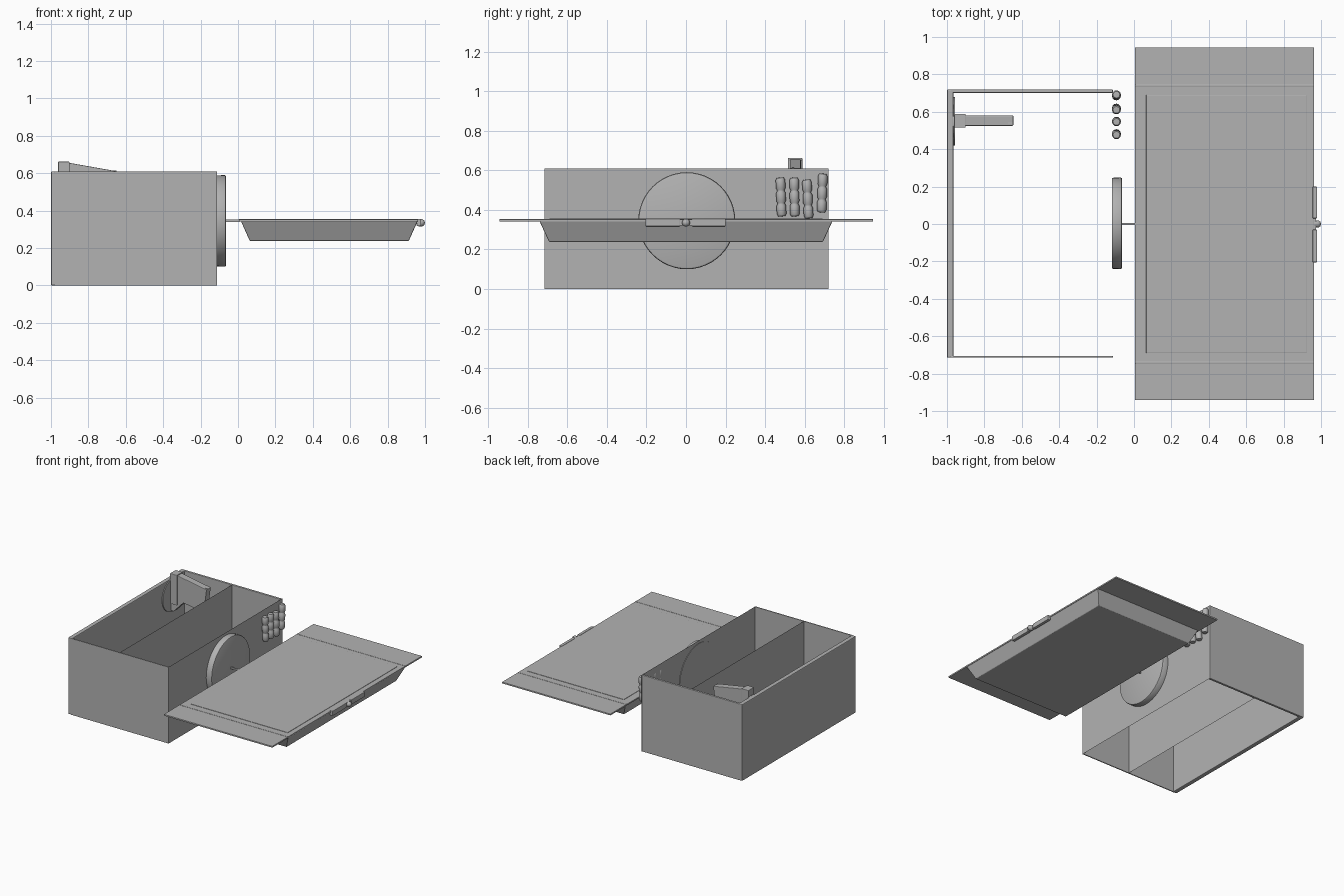
import bpy, bmesh, math
from mathutils import Matrix, Vector

if "Cube" in bpy.data.objects:
    bpy.data.objects.remove(bpy.data.objects["Cube"], do_unlink=True)

grey = bpy.data.materials.new("plain_grey")
GREY = (0.45, 0.45, 0.45, 1)
grey.diffuse_color = GREY
grey.use_nodes = True
grey.node_tree.nodes["Principled BSDF"].inputs["Base Color"].default_value = GREY


def finish(name, bm, bevel=0.0, smooth=False):
    """Turn a bmesh into a named grey object."""
    bmesh.ops.recalc_face_normals(bm, faces=bm.faces[:])
    mesh = bpy.data.meshes.new(name)
    bm.to_mesh(mesh)
    bm.free()
    mesh.materials.append(grey)
    obj = bpy.data.objects.new(name, mesh)
    bpy.context.collection.objects.link(obj)
    if bevel:
        mod = obj.modifiers.new("Bevel", "BEVEL")
        mod.width = bevel
        mod.segments = 2
    if smooth:
        bpy.ops.object.select_all(action="DESELECT")
        obj.select_set(True)
        bpy.context.view_layer.objects.active = obj
        bpy.ops.object.shade_smooth_by_angle(angle=math.radians(40))
    return obj


def box(name, x, y, z, bevel=0.0):
    bm = bmesh.new()
    size = Vector((x[1] - x[0], y[1] - y[0], z[1] - z[0]))
    mid = Vector((x[0] + x[1], y[0] + y[1], z[0] + z[1])) / 2
    bmesh.ops.create_cube(bm, size=1, matrix=Matrix.Translation(mid) @ Matrix.Diagonal(size.to_4d()))
    return finish(name, bm, bevel)


def sheet(name, x, y, z):
    """Upright single-sided panel across x."""
    bm = bmesh.new()
    bm.faces.new([bm.verts.new((x, b, c)) for b, c in
                  ((y[0], z[0]), (y[1], z[0]), (y[1], z[1]), (y[0], z[1]))])
    return finish(name, bm)


def lathe_x(name, profile, place, sides=48):
    """Spin (radius, x) points around the x axis, then place the result."""
    bm = bmesh.new()
    verts = [bm.verts.new((x, 0, r)) for r, x in profile]
    edges = [bm.edges.new(pair) for pair in zip(verts, verts[1:])]
    bmesh.ops.spin(bm, geom=verts + edges, cent=(0, 0, 0), axis=(1, 0, 0),
                   angle=math.tau, steps=sides)
    bmesh.ops.remove_doubles(bm, verts=bm.verts[:], dist=0.0001)
    bm.transform(place)
    return finish(name, bm, smooth=True)


# Box: solid outer walls, paper-thin divider and inner side, open top and bottom
H = 0.61
box("left_side_wall", (-1, -0.965), (-0.715, 0.72), (0, H), 0.006)
box("front_wall", (-0.98, -0.113), (-0.715, -0.706), (0, H), 0.002)
box("back_wall", (-0.98, -0.113), (0.701, 0.72), (0, H), 0.004)
sheet("tray_side_wall", -0.113, (-0.715, 0.72), (0, H))
sheet("divider", -0.545, (-0.706, 0.701), (0, H))

# Round boss on the tray side, with a softened rim
lathe_x("round_boss",
        [(0, -0.117), (0.243, -0.117), (0.245, -0.072), (0.242, -0.066), (0.234, -0.063), (0, -0.063)],
        Matrix.Translation((0, 0.004, 0.345)))

# Round mount and hook inside the far wall
lathe_x("hook_mount", [(0, -0.968), (0.13, -0.968), (0.13, -0.958), (0, -0.958)],
        Matrix.Translation((0, 0.55, 0.48)))
bm = bmesh.new()
outline = [(-0.96, 0.36), (-0.935, 0.36), (-0.85, 0.45), (-0.67, 0.42),
           (-0.645, 0.61), (-0.9, 0.655), (-0.96, 0.66)]
face = bm.faces.new([bm.verts.new((x, 0.525, z)) for x, z in outline])
grown = bmesh.ops.extrude_face_region(bm, geom=[face])["geom"]
bmesh.ops.translate(bm, vec=(0, 0.055, 0), verts=[v for v in grown if isinstance(v, bmesh.types.BMVert)])
finish("hook", bm, 0.004)
box("hook_collar", (-0.962, -0.9), (0.515, 0.588), (0.42, 0.662), 0.004)
box("hook_ridge", (-0.84, -0.65), (0.535, 0.545), (0.59, 0.615))

# Four beaded grips, three beads each, slightly tilted
for i, (y, z, tilt) in enumerate([(0.48, 0.465, 2), (0.548, 0.465, 1), (0.615, 0.455, 3), (0.688, 0.485, -2)]):
    profile = [(0, -0.098)]
    for bead in (-0.065, 0, 0.065):
        profile += [(0.018, bead - 0.032), (0.024, bead - 0.02),
                    (0.024, bead + 0.02), (0.018, bead + 0.032)]
    profile.append((0, 0.098))
    place = (Matrix.Translation((-0.094, y, z)) @ Matrix.Rotation(math.radians(tilt), 4, "X")
             @ Matrix.Rotation(math.radians(90), 4, "Y"))
    lathe_x(f"beaded_grip_{i + 1}", profile, place, 12)

# Tray: flat lid with wide end flanges
box("tray_lid", (0.005, 0.962), (-0.942, 0.945), (0.341, 0.353), 0.002)
box("lid_panel", (0.065, 0.922), (-0.69, 0.69), (0.35, 0.356), 0.002)
for side, y in (("front", -0.74), ("back", 0.74)):
    box(f"{side}_lid_crease", (0.006, 0.961), (y - 0.008, y + 0.008), (0.35, 0.355), 0.002)

# Tapered pan below the lid
bm = bmesh.new()
bmesh.ops.create_cube(bm, size=1)
for v in bm.verts:
    top = v.co.z > 0
    v.co = (0.488 + math.copysign(0.472 if top else 0.425, v.co.x),
            math.copysign(0.74 if top else 0.692, v.co.y), 0.343 if top else 0.238)
finish("tapered_pan", bm, 0.004)

# Thin arm joining tray and boss
box("tray_arm", (-0.066, 0.008), (-0.006, 0.006), (0.34, 0.352))

# Edge handle in two halves with a round centre button
for name, y in (("front_handle", (-0.205, -0.03)), ("back_handle", (0.03, 0.2))):
    box(name, (0.955, 0.979), y, (0.317, 0.356), 0.004)
box("handle_bridge", (0.955, 0.972), (-0.04, 0.04), (0.322, 0.352))
lathe_x("handle_button", [(0, 0.965), (0.02, 0.965), (0.02, 0.985), (0.012, 0.996), (0, 1.0)],
        Matrix.Translation((0, 0, 0.335)), 20)
